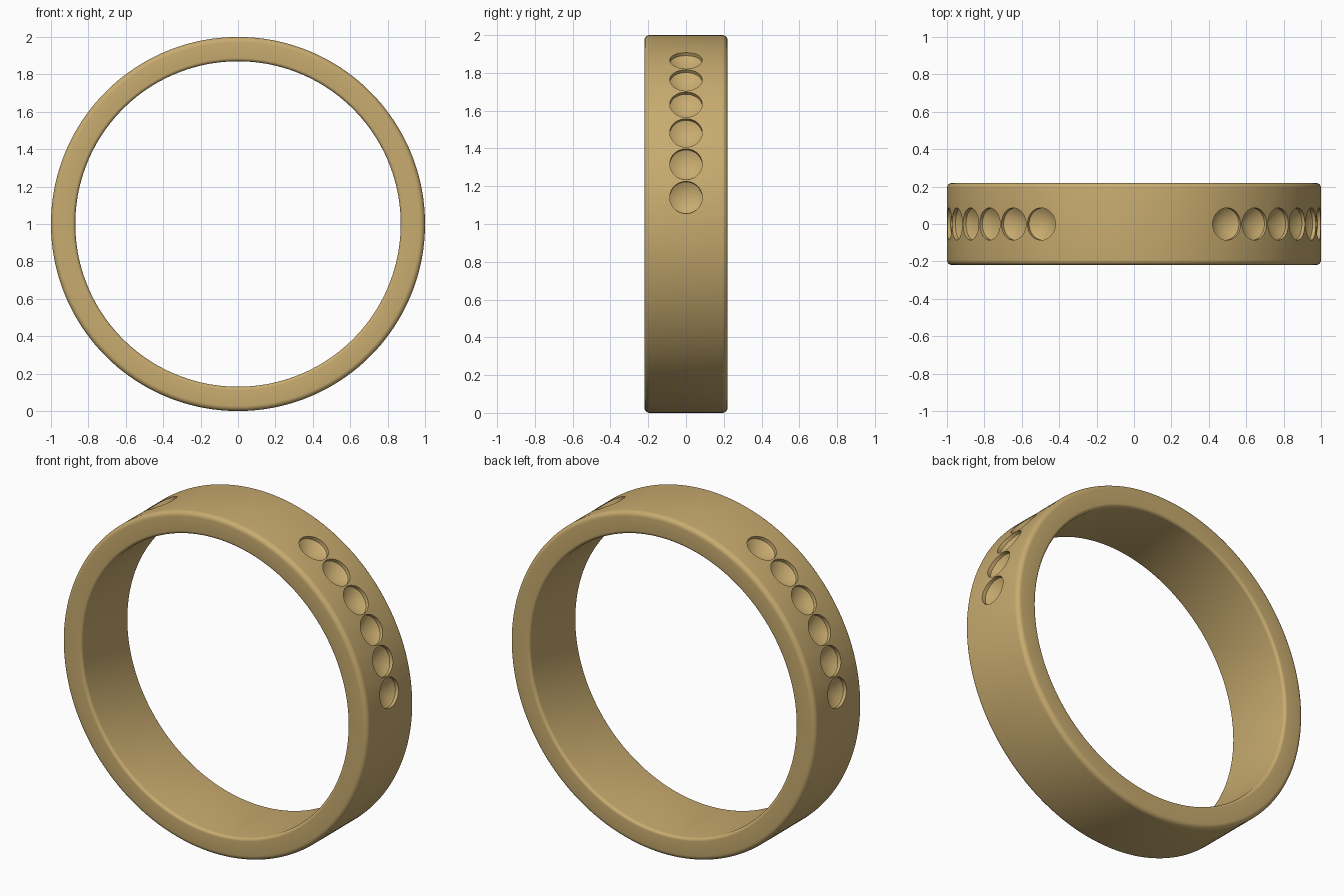
import bpy, bmesh
from math import sin, cos, pi, radians
from mathutils import Matrix, Vector

if "Cube" in bpy.data.objects:
    bpy.data.objects.remove(bpy.data.objects["Cube"])

HALF_W, R_OUT, R_IN = 0.22, 1.0, 0.87
SEGS = 180


def make_object(name, bm):
    bmesh.ops.recalc_face_normals(bm, faces=bm.faces)
    mesh = bpy.data.meshes.new(name)
    bm.to_mesh(mesh)
    bm.free()
    obj = bpy.data.objects.new(name, mesh)
    bpy.context.collection.objects.link(obj)
    return obj


def lathe(bm, profile, segs, matrix, closed):
    """Revolve (radius, height) points about local z; radius 0 ends merge."""
    rings = []
    for i in range(segs):
        a = 2 * pi * i / segs
        rings.append([bm.verts.new(matrix @ Vector((r * cos(a), r * sin(a), h)))
                      for r, h in profile])
    n = len(profile)
    for i in range(segs):
        p, q = rings[i], rings[(i + 1) % segs]
        for j in range(n if closed else n - 1):
            k = (j + 1) % n
            bm.faces.new((p[j], q[j], q[k], p[k]))


def corner(cr, ch, rad, start):
    """Quarter-round of the band section."""
    return [(cr + rad * cos(radians(start + 15 * i)),
             ch + rad * sin(radians(start + 15 * i))) for i in range(7)]


# Band: rounded rectangular section revolved about the y axis
fo, fi = 0.028, 0.018
section = (corner(R_OUT - fo, HALF_W - fo, fo, 0)
           + corner(R_IN + fi, HALF_W - fi, fi, 90)
           + corner(R_IN + fi, -HALF_W + fi, fi, 180)
           + corner(R_OUT - fo, -HALF_W + fo, fo, 270))
bm = bmesh.new()
lathe(bm, section, SEGS, Matrix.Translation((0, 0, 1)) @ Matrix.Rotation(pi / 2, 4, 'X'), True)
band = make_object("ring_band", bm)

# Stone seats: short cylinder wall ending in a cone, six on each shoulder
seat = [(0, 1.05), (0.086, 1.05), (0.086, 0.978), (0, 0.922)]
bm = bmesh.new()
for side in (1, -1):
    for i in range(6):
        tilt = side * radians(90 - (8.1 + 10.42 * i))
        m = Matrix.Translation((0, 0, 1)) @ Matrix.Rotation(tilt, 4, 'Y')
        lathe(bm, seat, 48, m, False)
bmesh.ops.remove_doubles(bm, verts=bm.verts, dist=1e-5)
cutter = make_object("seat_cutter", bm)
cutter.hide_render = True

# Cut the seats into the band
mod = band.modifiers.new("seats", 'BOOLEAN')
mod.operation = 'DIFFERENCE'
mod.solver = 'EXACT'
mod.object = cutter
bpy.context.view_layer.objects.active = band
band.select_set(True)
bpy.ops.object.modifier_apply(modifier=mod.name)
bpy.data.objects.remove(cutter, do_unlink=True)
bpy.ops.object.shade_smooth_by_angle(angle=radians(30))

# Gold colour
gold = bpy.data.materials.new("gold")
gold.diffuse_color = (0.58, 0.41, 0.16, 1)
gold.use_nodes = True
gold.node_tree.nodes["Principled BSDF"].inputs["Base Color"].default_value = gold.diffuse_color
band.data.materials.clear()
band.data.materials.append(gold)
